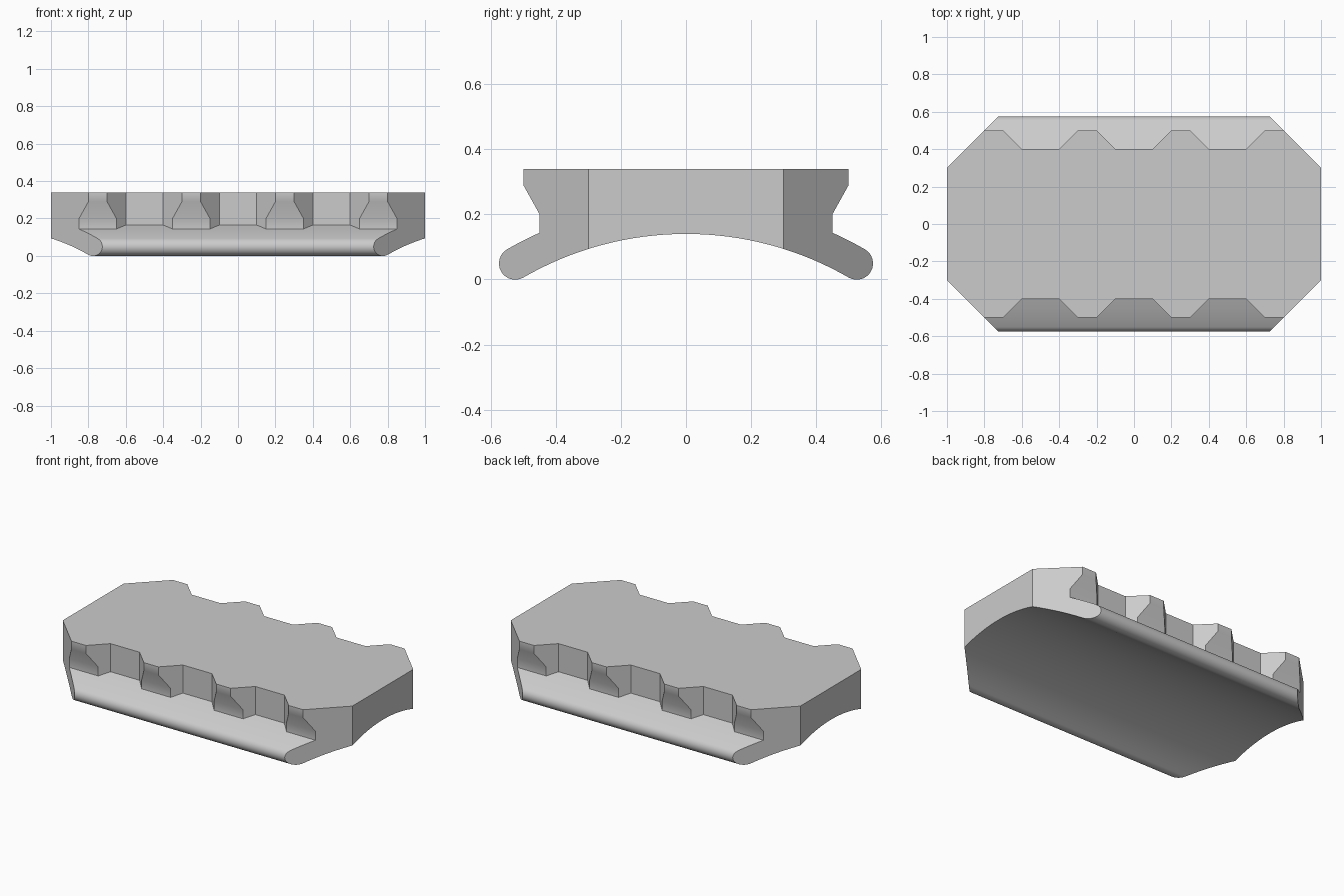
import bpy, bmesh
from math import sin, cos, radians, sqrt
from mathutils import Vector

if "Cube" in bpy.data.objects:
    bpy.data.objects.remove(bpy.data.objects["Cube"], do_unlink=True)

grey = bpy.data.materials.new("plain_grey")
grey.use_nodes = True
colour = (0.6, 0.6, 0.6, 1)
grey.diffuse_color = colour
grey.node_tree.nodes["Principled BSDF"].inputs["Base Color"].default_value = colour


def prism(name, outline, offset):
    """Extrude a closed outline of 3D points along an offset."""
    bm = bmesh.new()
    face = bm.faces.new([bm.verts.new(p) for p in outline])
    ext = bmesh.ops.extrude_face_region(bm, geom=[face])
    moved = [v for v in ext["geom"] if isinstance(v, bmesh.types.BMVert)]
    bmesh.ops.translate(bm, verts=moved, vec=Vector(offset))
    bmesh.ops.recalc_face_normals(bm, faces=bm.faces)
    mesh = bpy.data.meshes.new(name)
    bm.to_mesh(mesh)
    bm.free()
    mesh.materials.append(grey)
    ob = bpy.data.objects.new(name, mesh)
    bpy.context.collection.objects.link(ob)
    return ob


def combine(ob, other, operation):
    """Apply a boolean and remove the helper."""
    bpy.context.view_layer.objects.active = ob
    mod = ob.modifiers.new("combine", "BOOLEAN")
    mod.operation, mod.solver, mod.object = operation, "EXACT", other
    bpy.ops.object.modifier_apply(modifier=mod.name)
    bpy.data.objects.remove(other, do_unlink=True)


def arc(cy, cz, r, start, end, steps):
    """Arc points in the y-z plane, angles measured from straight up."""
    angles = [radians(start + (end - start) * i / steps) for i in range(steps + 1)]
    return [(cy + r * sin(a), cz + r * cos(a)) for a in angles]


# Arched base plate with rounded long edges
ARCH_Z, THICK, SPREAD = -0.86, 0.1, 30
mid = 1 + THICK / 2
tip_y, tip_z = mid * sin(radians(SPREAD)), ARCH_Z + mid * cos(radians(SPREAD))
plate = arc(0, ARCH_Z, 1 + THICK, -SPREAD, SPREAD, 32)
plate += arc(tip_y, tip_z, THICK / 2, SPREAD, SPREAD + 180, 16)[1:-1]
plate += arc(0, ARCH_Z, 1, SPREAD, -SPREAD, 32)
plate += arc(-tip_y, tip_z, THICK / 2, 180 - SPREAD, 360 - SPREAD, 16)[1:-1]
body = prism("toothed_pad", [(-1.2, y, z) for y, z in plate], (2.4, 0, 0))

# Upper block with undercut long sides
side = [(0.5, 0.34), (0.5, 0.29), (0.45, 0.2), (0.45, 0.11)]
block = side + arc(0, ARCH_Z, 1.05, 24, -24, 16) + [(-y, z) for y, z in reversed(side)]
upper = prism("upper_block", [(-1.2, y, z) for y, z in block], (2.4, 0, 0))

# Plan of the block: three tapered notches along each long side
edge = [(-1.1, 0.6)]
for c in (-0.5, 0, 0.5):
    edge += [(c - 0.3, 0.6), (c - 0.1, 0.4), (c + 0.1, 0.4), (c + 0.3, 0.6)]
    # widen each tooth outside the block so that only the notch walls cut it
    edge[-4] = (c - 0.24, 0.54)
    edge[-1] = (c + 0.24, 0.54)
edge += [(1.1, 0.6)]
plan = edge + [(x, -y) for x, y in reversed(edge)]
combine(upper, prism("notch_plan", [(x, y, -0.2) for x, y in plan], (0, 0, 0.8)), "INTERSECT")
combine(body, upper, "UNION")

# Trim the four corners at 45 degrees
corner = [(1, 0.3), (0.6, 0.7)]
trim = corner + [(-x, y) for x, y in reversed(corner)]
trim += [(-x, -y) for x, y in trim]
combine(body, prism("corner_trim", [(x, y, -0.2) for x, y in trim], (0, 0, 0.8)), "INTERSECT")

# Smooth the curved surfaces, keep the hard edges
bpy.ops.object.select_all(action="DESELECT")
body.select_set(True)
bpy.context.view_layer.objects.active = body
bpy.ops.object.shade_smooth_by_angle(angle=radians(30))
